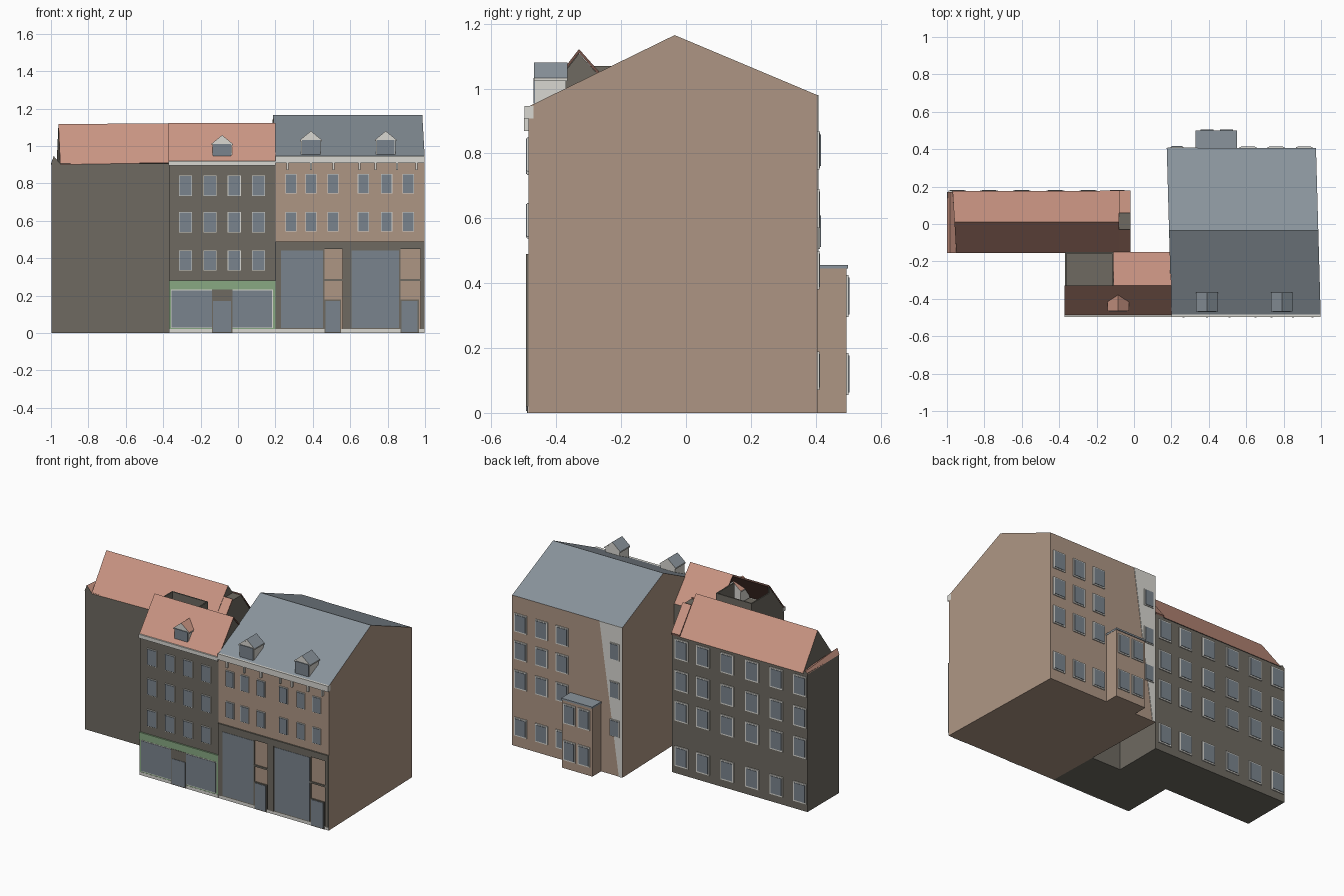
import bpy, bmesh
from mathutils import Vector

cube = bpy.data.objects.get("Cube")
if cube:
    bpy.data.objects.remove(cube, do_unlink=True)


def material(name, r, g, b):
    """Make a flat material from 0-255 display values."""
    col = [((c / 255 + 0.055) / 1.055) ** 2.4 for c in (r, g, b)] + [1]
    m = bpy.data.materials.new(name)
    m.use_nodes = True
    m.diffuse_color = col
    bsdf = m.node_tree.nodes["Principled BSDF"]
    bsdf.inputs["Base Color"].default_value = col
    bsdf.inputs["Roughness"].default_value = 0.9
    return m


TAN = material("tan render", 174, 150, 132)
GREY = material("grey render", 110, 106, 97)
TILE = material("salmon tile", 202, 149, 131)
UNDER = material("dark red underside", 118, 84, 74)
SLATE = material("blue slate", 138, 148, 156)
GLASS = material("window glass", 122, 132, 141)
WHITE = material("white trim", 216, 215, 209)
GREEN = material("green shopfront", 136, 168, 130)


def mesh_object(name, bm, *mats):
    bmesh.ops.recalc_face_normals(bm, faces=bm.faces)
    me = bpy.data.meshes.new(name)
    bm.to_mesh(me)
    bm.free()
    for m in mats:
        me.materials.append(m)
    ob = bpy.data.objects.new(name, me)
    bpy.context.collection.objects.link(ob)
    return ob


def extrude(name, ring_a, ring_b, wall, roof=None):
    """Bridge two matching rings; upward faces take the roof material."""
    bm = bmesh.new()
    a = [bm.verts.new(p) for p in ring_a]
    b = [bm.verts.new(p) for p in ring_b]
    bm.faces.new(a)
    bm.faces.new(b)
    n = len(a)
    for i in range(n):
        j = (i + 1) % n
        bm.faces.new((a[i], a[j], b[j], b[i]))
    bmesh.ops.recalc_face_normals(bm, faces=bm.faces)
    for f in bm.faces:
        f.material_index = int(roof is not None and f.normal.z > 0.2)
    return mesh_object(name, bm, wall, roof or wall)


def prism(name, profile, x0, x1, wall, roof=None):
    """Extrude a (y, z) profile along x."""
    return extrude(name, [(x0, y, z) for y, z in profile],
                   [(x1, y, z) for y, z in profile], wall, roof)


def box(name, x, y, z, mat, top=None):
    return prism(name, [(y[0], z[0]), (y[1], z[0]), (y[1], z[1]), (y[0], z[1])],
                 x[0], x[1], mat, top)


def sheet(name, corners, mat, under=None, thick=0.012):
    """Thin roof plate hanging below the given corners."""
    low = [Vector(c) - Vector((0, 0, thick)) for c in corners]
    return extrude(name, corners, low, under or mat, mat)


def windows(name, xs, zs, w, h, y, side, border):
    """Grid of framed windows on a wall facing side (-1 front, 1 back)."""
    for i, x in enumerate(xs):
        for j, z in enumerate(zs):
            for part, mat, grow, d in (("frame", WHITE, 0, 0.006),
                                       ("glass", GLASS, border, 0.009)):
                box(f"{name}_{part}_{i}_{j}",
                    (x - w / 2 + grow, x + w / 2 - grow), sorted((y, y + side * d)),
                    (z - h / 2 + grow, z + h / 2 - grow), mat)


def front_plate(name, x0, x1, z0, z1, mat, d=0.006):
    return box(name, (x0, x1), (FRONT - d, FRONT), (z0, z1), mat)


FRONT, BACK = -0.485, 0.405

# Right house: gabled block with a slightly skewed plan
house = [(FRONT, 0), (FRONT, 0.945), (-0.035, 1.165), (BACK, 0.98), (BACK, 0)]


def skew(y):
    return -0.025 * (y - FRONT) / (BACK - FRONT)


extrude("right_house", [(0.2 + skew(y), y, z) for y, z in house],
        [(0.998 + skew(y), y, z) for y, z in house], TAN, SLATE)
box("rear_annex", (0.33, 0.55), (0.4, 0.495), (0, 0.45), TAN, SLATE)
box("annex_roof", (0.328, 0.552), (0.4, 0.5), (0.445, 0.456), SLATE)
strip = [(0.178, 0.98), (0.34, 0.98), (0.2, 0), (0.178, 0)]
extrude("rear_plaster_strip", [(x, BACK, z) for x, z in strip],
        [(x, BACK + 0.003, z) for x, z in strip], WHITE)
windows("rear_window", (0.61, 0.76, 0.91), (0.13, 0.44, 0.63, 0.81),
        0.09, 0.12, BACK, 1, 0.008)
windows("strip_window", (0.23,), (0.31, 0.56, 0.81), 0.07, 0.11, BACK + 0.002, 1, 0.006)
windows("annex_window", (0.39, 0.495), (0.12, 0.36), 0.085, 0.13, 0.495, 1, 0.008)

# Right house front: upper windows and cornice with brackets
windows("upper_window", (0.283, 0.39, 0.508, 0.67, 0.795, 0.91), (0.595, 0.797),
        0.06, 0.105, FRONT, -1, 0.003)
box("right_cornice", (0.2, 0.998), (-0.498, -0.47), (0.908, 0.946), WHITE)
for x in (0.265, 0.39, 0.51, 0.65, 0.735, 0.85, 0.955):
    box("cornice_bracket", (x - 0.005, x + 0.005), (-0.5, FRONT), (0.87, 0.91), WHITE)

# Two shopfronts in the right house
front_plate("shop_fascia", 0.2, 0.998, 0.45, 0.49, GREY, 0.009)
front_plate("plinth", 0.2, 0.998, 0, 0.02, WHITE, 0.004)
for x0, x1 in ((0.2, 0.225), (0.56, 0.602), (0.975, 0.998)):
    front_plate("shop_pillar", x0, x1, 0.02, 0.455, GREY, 0.009)
for x0, x1, x2 in ((0.225, 0.455, 0.56), (0.602, 0.862, 0.975)):
    front_plate("shop_window_frame", x0, x1 + 0.008, 0.02, 0.45, GREY, 0.005)
    front_plate("shop_window", x0 + 0.006, x1, 0.026, 0.442, GLASS, 0.007)
    front_plate("shop_rail", x1, x2, 0.277, 0.288, GREY, 0.007)
    front_plate("shop_door_frame", x1 + 0.008, x2 - 0.008, 0, 0.178, GREY, 0.006)
    front_plate("shop_door", x1 + 0.013, x2 - 0.014, 0.006, 0.172, GLASS, 0.009)

# Middle house: body, roof sheets and gables
box("middle_house", (-0.37, 0.2), (FRONT, -0.15), (0, 0.92), GREY)
sheet("middle_front_roof", [(-0.372, -0.488, 0.918), (0.2, -0.488, 0.918),
                            (0.2, -0.33, 1.122), (-0.372, -0.33, 1.122)], TILE, UNDER)
sheet("middle_back_roof", [(-0.11, -0.33, 1.122), (0.2, -0.33, 1.122),
                           (0.195, -0.15, 0.92), (-0.11, -0.15, 0.92)], TILE, UNDER)
prism("middle_right_gable", [(-0.48, 0.915), (-0.33, 1.108), (-0.155, 0.915)],
      0.188, 0.197, GREY)

# Open roof court behind the middle ridge
prism("court_left_wall", [(FRONT, 0.915), (-0.33, 1.112), (-0.33, 1.07),
                          (-0.15, 1.07), (-0.15, 0.915)], -0.37, -0.362, GREY)
box("court_right_wall", (-0.118, -0.11), (-0.33, -0.15), (0.91, 1.07), GREY)
box("court_back_wall", (-0.37, -0.11), (-0.158, -0.15), (0.91, 1.07), GREY)

# Middle house front
windows("middle_window", (-0.28, -0.15, -0.02, 0.11), (0.388, 0.592, 0.787),
        0.07, 0.108, FRONT, -1, 0.003)
box("middle_cornice", (-0.372, 0.2), (-0.496, -0.47), (0.895, 0.92), WHITE)
front_plate("green_fascia", -0.37, 0.2, 0.235, 0.28, GREEN, 0.009)
front_plate("green_panel", -0.37, 0.2, 0.02, 0.235, GREEN, 0.004)
front_plate("middle_plinth", -0.37, 0.2, 0, 0.02, WHITE, 0.005)
for x0, x1 in ((-0.355, -0.14), (-0.03, 0.183)):
    front_plate("display_frame", x0 - 0.004, x1 + 0.004, 0.026, 0.231, WHITE, 0.005)
    front_plate("display_glass", x0, x1, 0.03, 0.227, GLASS, 0.007)
front_plate("entrance_surround", -0.14, -0.03, 0, 0.232, GREY, 0.006)
front_plate("entrance_door", -0.133, -0.037, 0.006, 0.17, GLASS, 0.009)


# Dormers with white walls and small gabled roofs
def dormer(x, base, roof_mat, y0, y1):
    w, eave, peak = 0.052, base + 0.085, base + 0.13
    ring = [(-w, base), (w, base), (w, eave), (0, peak - 0.006), (-w, eave)]
    extrude("dormer_body", [(x + u, y0, z) for u, z in ring],
            [(x + u, y1, z) for u, z in ring], WHITE)
    for s in (-1, 1):
        sheet("dormer_roof", [(x, y0 - 0.004, peak), (x, y1 + 0.004, peak),
                              (x + s * 0.058, y1 + 0.004, eave - 0.003),
                              (x + s * 0.058, y0 - 0.004, eave - 0.003)],
              roof_mat, WHITE, 0.008)
    box("dormer_window", (x - w + 0.004, x + w - 0.004), (y0 - 0.005, y0),
        (base + 0.004, eave - 0.003), GLASS)


dormer(-0.085, 0.928, TILE, -0.462, -0.365)
for dormer_x in (0.39, 0.79):
    dormer(dormer_x, 0.95, SLATE, -0.465, -0.37)

# Left house: long block with a gabled tile roof
LY0, LY1, RIDGE = -0.153, 0.172, 0.012
box("left_house", (-0.998, -0.02), (LY0, LY1), (0, 0.905), GREY)
extrude("left_roof",
        [(-0.95, LY0 - 0.003, 0.9), (-0.96, RIDGE, 1.117), (-0.97, LY1 + 0.004, 0.9)],
        [(-0.08, LY0 - 0.003, 0.915), (-0.08, RIDGE, 1.122), (-0.08, LY1 + 0.006, 0.9)],
        GREY, TILE)
# Lower, flat-topped end of the ridge
for name, y_out, y_in in (("front", LY0 - 0.003, -0.03), ("back", LY1 + 0.006, 0.06)):
    sheet("ridge_end_" + name, [(-0.08, y_out, 0.912), (-0.018, y_out, 0.912),
                                (-0.018, y_in, 1.066), (-0.08, y_in, 1.066)], TILE, UNDER)
prism("ridge_end_gable", [(LY0, 0.9), (-0.03, 1.056), (0.06, 1.056), (LY1, 0.9)],
      -0.08, -0.02, GREY)
# Sloping tile ledge at the far end
ledge = [(-1, 0.905), (-0.985, 0.945), (-0.95, 0.905)]
extrude("end_ledge", [(x, LY0 - 0.002, z) for x, z in ledge],
        [(x, LY1, 0.9 + 0.4 * (z - 0.905)) for x, z in ledge], GREY, TILE)
windows("left_rear_window", (-0.09, -0.245, -0.42, -0.6, -0.775, -0.945),
        (0.115, 0.41, 0.61, 0.815), 0.095, 0.13, LY1, 1, 0.009)
